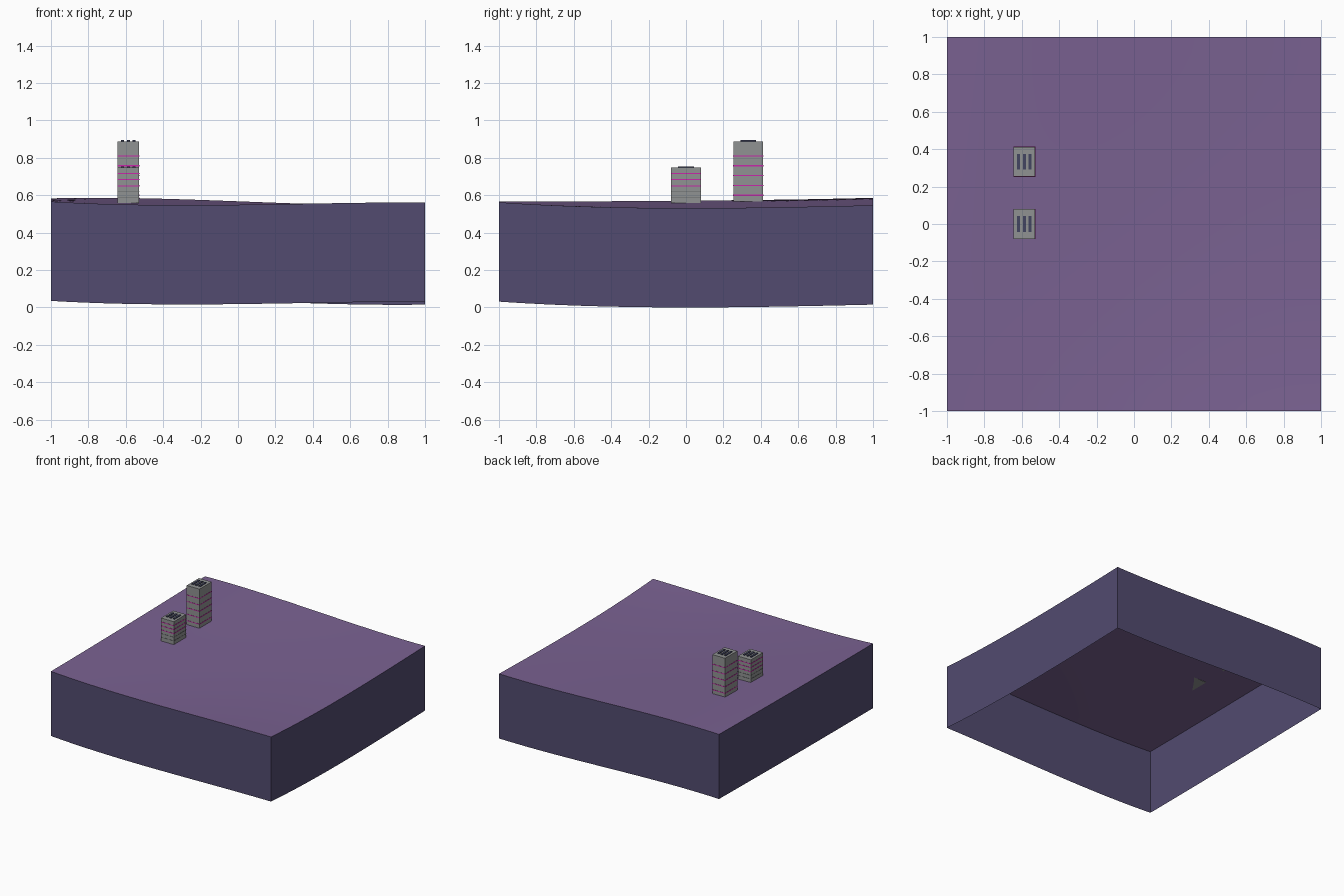
import bpy, bmesh

cube = bpy.data.objects.get("Cube")
if cube:
    bpy.data.objects.remove(cube)


def material(name, rgb):
    m = bpy.data.materials.new(name)
    m.use_nodes = True
    m.diffuse_color = (*rgb, 1)
    m.node_tree.nodes["Principled BSDF"].inputs["Base Color"].default_value = (*rgb, 1)
    return m


GROUND = material("purple ground", (0.195, 0.122, 0.287))
EARTH = material("dark indigo earth", (0.084, 0.070, 0.162))
CONCRETE = material("grey concrete", (0.28, 0.29, 0.29))
NEON = material("magenta neon", (0.58, 0.02, 0.40))
SLATE = material("dark slate", (0.055, 0.06, 0.12))
SEAM = material("seam grey", (0.13, 0.14, 0.14))


def finish(bm, name, *mats):
    mesh = bpy.data.meshes.new(name)
    bm.to_mesh(mesh)
    bm.free()
    for m in mats:
        mesh.materials.append(m)
    ob = bpy.data.objects.new(name, mesh)
    bpy.context.collection.objects.link(ob)
    return ob


def box(name, lo, hi, mat, ends=True):
    bm = bmesh.new()
    bmesh.ops.create_cube(bm, size=1)
    for v in bm.verts:
        v.co = [(a + b) / 2 + c * (b - a) for a, b, c in zip(lo, hi, v.co)]
    return finish(bm, name, mat)


# Ground height: four curved borders blended across the square
def border(heights, t):
    nodes = [-1, -1 / 3, 1 / 3, 1]
    total = 0
    for i, h in enumerate(heights):
        for j in range(4):
            if j != i:
                h *= (t - nodes[j]) / (nodes[i] - nodes[j])
        total += h
    return total


FRONT = (0.566, 0.547, 0.554, 0.562)
BACK = (0.583, 0.579, 0.555, 0.546)
RIGHT = (0.562, 0.534, 0.533, 0.546)
LEFT = (0.566, 0.568, 0.574, 0.583)


def ground(x, y):
    u, v = (x + 1) / 2, (y + 1) / 2
    along_x = (1 - v) * border(FRONT, x) + v * border(BACK, x)
    along_y = (1 - u) * border(LEFT, y) + u * border(RIGHT, y)
    corners = ((1 - u) * ((1 - v) * LEFT[0] + v * LEFT[3])
               + u * ((1 - v) * RIGHT[0] + v * RIGHT[3]))
    return along_x + along_y - corners


# Terrain block: wavy top, side walls that follow it, open underneath
DEPTH = 0.531
bm = bmesh.new()
bmesh.ops.create_grid(bm, x_segments=24, y_segments=24, size=1)
for v in bm.verts:
    v.co.z = ground(v.co.x, v.co.y)
rim = [e for e in bm.edges if e.is_boundary]
skirt = bmesh.ops.extrude_edge_only(bm, edges=rim)["geom"]
for g in skirt:
    if isinstance(g, bmesh.types.BMVert):
        g.co.z -= DEPTH
bmesh.ops.recalc_face_normals(bm, faces=bm.faces)
bm.normal_update()
if max(bm.faces, key=lambda f: f.calc_center_median().z).normal.z < 0:
    bmesh.ops.reverse_faces(bm, faces=bm.faces)
for f in bm.faces:
    f.material_index = 0 if abs(f.normal.z) > 0.5 else 1
terrain = finish(bm, "terrain_block", GROUND, EARTH)
bpy.context.view_layer.objects.active = terrain
terrain.select_set(True)
bpy.ops.object.shade_smooth_by_angle(angle=0.6)
terrain.select_set(False)


# Towers: concrete body, thin floor bands, three roof vents
CX, HX, HY = -0.586, 0.058, 0.079


def tower(name, cy, top, neon, seams):
    base = ground(CX, cy)
    box(name + "_body", (CX - HX, cy - HY, base), (CX + HX, cy + HY, top), CONCRETE)
    out = 0.0015
    for mat, label, levels, half in ((NEON, "neon_band", neon, 0.003),
                                     (SEAM, "seam", seams, 0.0015)):
        for i, z in enumerate(levels):
            box(f"{name}_{label}_{i + 1}",
                (CX - HX - out, cy - HY - out, z - half),
                (CX + HX + out, cy + HY + out, z + half), mat)
    for i in (-1, 0, 1):
        x = CX + i * 0.031
        box(f"{name}_roof_vent_{i + 2}", (x - 0.008, cy - 0.042, top - 0.005),
            (x + 0.008, cy + 0.042, top + 0.006), SLATE)


tower("short_tower", 0.0, 0.748, [0.65, 0.683, 0.715], [0.59, 0.62])
tower("tall_tower", 0.333, 0.888, [0.6 + 0.0525 * i for i in range(5)], [])
